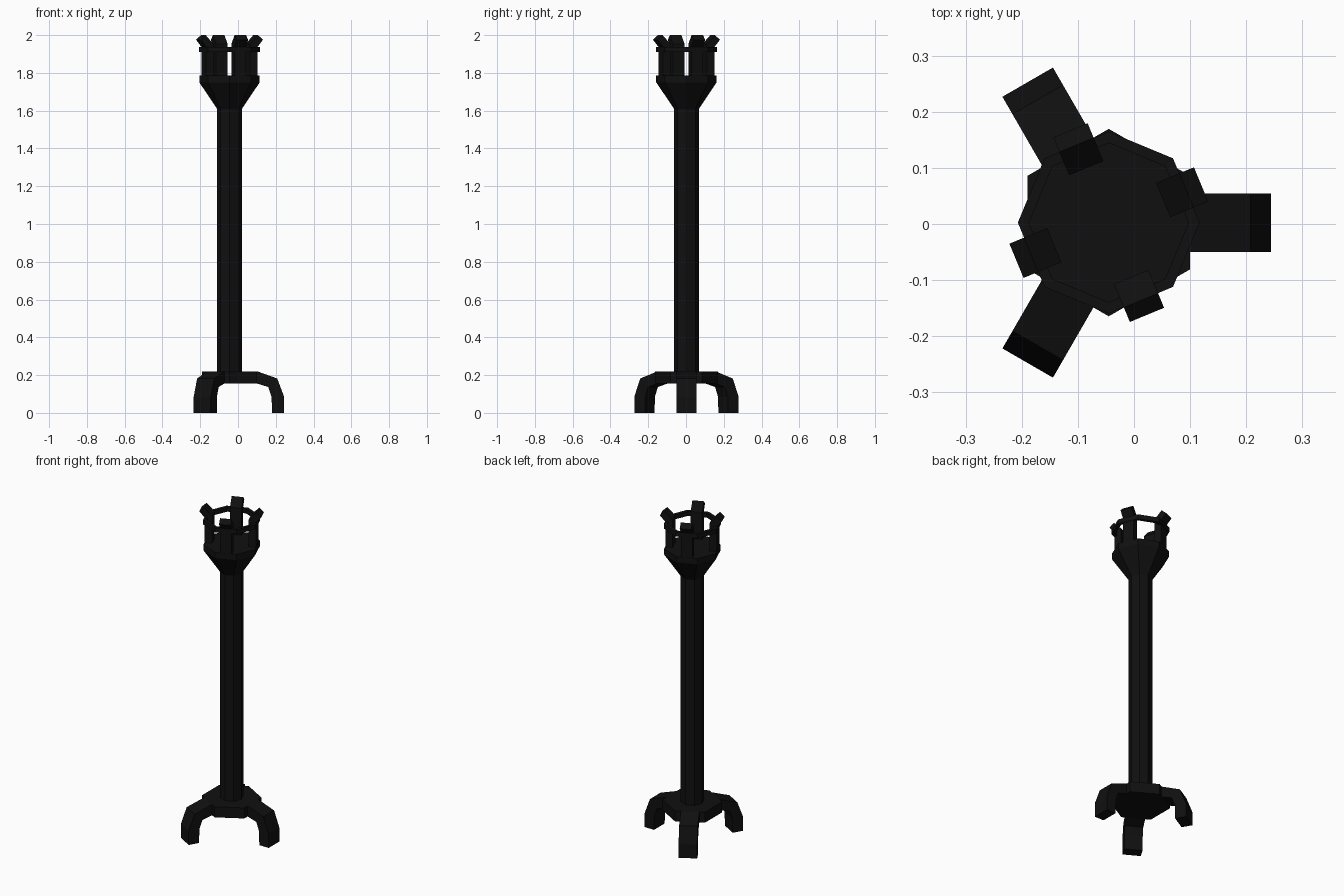
import bpy, bmesh
from math import cos, sin, radians

if "Cube" in bpy.data.objects:
    bpy.data.objects.remove(bpy.data.objects["Cube"])

CX, CY = -0.045, 0.0025   # axis of the stand

iron = bpy.data.materials.new("black_iron")
iron.diffuse_color = (0.005, 0.005, 0.005, 1)
iron.use_nodes = True
iron.node_tree.nodes["Principled BSDF"].inputs["Base Color"].default_value = iron.diffuse_color


def finish(name, bm, angle=0):
    bmesh.ops.recalc_face_normals(bm, faces=bm.faces)
    mesh = bpy.data.meshes.new(name)
    bm.to_mesh(mesh)
    bm.free()
    mesh.materials.append(iron)
    ob = bpy.data.objects.new(name, mesh)
    ob.location = (CX, CY, 0)
    ob.rotation_euler.z = radians(angle)
    bpy.context.collection.objects.link(ob)
    return ob


def lathe(name, profile, sides, angle=0, closed=False):
    """Spin a (radius, z) profile; cap the ends, or close it into a ring."""
    bm = bmesh.new()
    rings = []
    for r, z in profile:
        rings.append([bm.verts.new((r * cos(radians(360 * i / sides)),
                                    r * sin(radians(360 * i / sides)), z))
                      for i in range(sides)])
    pairs = list(zip(rings, rings[1:]))
    if closed:
        pairs.append((rings[-1], rings[0]))
    else:
        bm.faces.new(rings[0])
        bm.faces.new(rings[-1])
    for a, b in pairs:
        for i in range(sides):
            j = (i + 1) % sides
            bm.faces.new((a[i], a[j], b[j], b[i]))
    return finish(name, bm, angle)


def bent_bar(name, outer, inner, width, angle):
    """Bar of constant width between matching outer and inner (r, z) paths."""
    bm = bmesh.new()
    loops = [[bm.verts.new((r, y, z)) for (r, z), y in
              ((o, -width / 2), (o, width / 2), (i, width / 2), (i, -width / 2))]
             for o, i in zip(outer, inner)]
    for a, b in zip(loops, loops[1:]):
        for k in range(4):
            n = (k + 1) % 4
            bm.faces.new((a[k], a[n], b[n], b[k]))
    bm.faces.new(loops[0])
    bm.faces.new(loops[-1])
    return finish(name, bm, angle)


# Base hub and three curved legs
lathe("base_hub", [(0.167, 0.155), (0.167, 0.22)], 6, 30)
for k in range(3):
    bent_bar(f"leg_{k + 1}",
             [(0.14, 0.22), (0.147, 0.22), (0.253, 0.182), (0.289, 0.085), (0.289, 0)],
             [(0.14, 0.155), (0.147, 0.155), (0.205, 0.137), (0.223, 0.085), (0.225, 0)],
             0.104, 120 * k)

# Octagonal pole and flared bowl
lathe("pole", [(0.066, 0.2), (0.066, 1.62)], 8)
lathe("bowl", [(0.066, 1.61), (0.16, 1.75), (0.16, 1.785)], 8)

# Crown of four prongs with a thin hoop around them
for k in range(4):
    bent_bar(f"prong_{k + 1}",
             [(0.147, 1.76), (0.147, 1.938), (0.178, 1.975)],
             [(0.105, 1.76), (0.105, 1.952), (0.15, 2.0)],
             0.066, 22.5 + 90 * k)
lathe("hoop", [(0.162, 1.91), (0.162, 1.938), (0.142, 1.938), (0.142, 1.91)], 8, closed=True)
